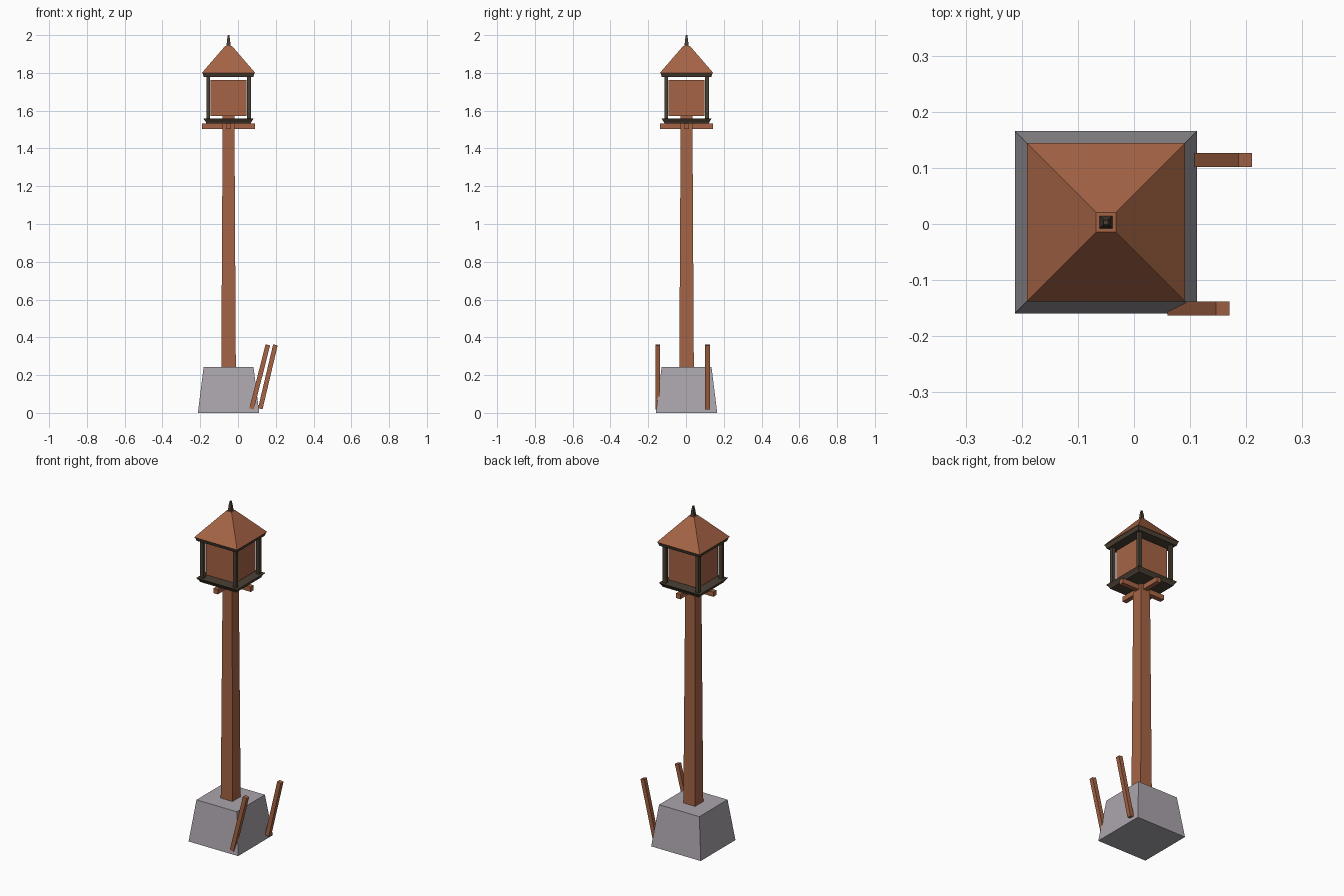
import bpy, bmesh, math
from mathutils import Vector

if "Cube" in bpy.data.objects:
    bpy.data.objects.remove(bpy.data.objects["Cube"])

CX, CY = -0.05, 0.003   # lamp axis


def material(name, rgb):
    m = bpy.data.materials.new(name)
    m.diffuse_color = (*rgb, 1)
    m.use_nodes = True
    m.node_tree.nodes["Principled BSDF"].inputs["Base Color"].default_value = m.diffuse_color
    return m


WOOD = material("red_brown_wood", (0.376, 0.127, 0.060))
STONE = material("grey_stone", (0.40, 0.375, 0.41))
METAL = material("dark_metal", (0.072, 0.052, 0.034))


def finish(name, bm, mat):
    bmesh.ops.recalc_face_normals(bm, faces=bm.faces)
    me = bpy.data.meshes.new(name)
    bm.to_mesh(me)
    bm.free()
    me.materials.append(mat)
    ob = bpy.data.objects.new(name, me)
    bpy.context.collection.objects.link(ob)
    return ob


def square_stack(name, profile, mat, x=CX, y=CY):
    """Closed square tower from (half width, z) pairs."""
    bm = bmesh.new()
    rings = [[bm.verts.new((x + sx * h, y + sy * h, z))
              for sx, sy in ((-1, -1), (1, -1), (1, 1), (-1, 1))] for h, z in profile]
    for a, b in zip(rings, rings[1:]):
        for i in range(4):
            j = (i + 1) % 4
            bm.faces.new((a[i], a[j], b[j], b[i]))
    bm.faces.new(rings[0][::-1])
    bm.faces.new(rings[-1])
    return finish(name, bm, mat)


def box(name, centre, size, mat, lean=0):
    bm = bmesh.new()
    bmesh.ops.create_cube(bm, size=1)
    bmesh.ops.scale(bm, vec=size, verts=bm.verts)
    ob = finish(name, bm, mat)
    ob.location = Vector(centre)
    ob.rotation_euler.y = lean
    return ob


# Stone foot and tapered post
square_stack("stone_base", [(0.1625, 0), (0.132, 0.243)], STONE)
square_stack("post", [(0.0385, 0.235), (0.031, 1.574)], WOOD)

# Crossed support beams under the lantern
box("cross_beam_x", (CX, CY, 1.5175), (0.282, 0.028, 0.029), WOOD)
box("cross_beam_y", (CX, CY, 1.5175), (0.028, 0.282, 0.029), WOOD)

# Lantern: tray, pane box, corner posts
square_stack("lantern_tray", [(0.118, 1.533), (0.121, 1.541), (0.133, 1.558)], METAL)
box("lantern_panes", (CX, CY, 1.6675), (0.19, 0.19, 0.19), WOOD)
for sx, side in ((-1, "left"), (1, "right")):
    for sy, end in ((-1, "front"), (1, "back")):
        box(f"lantern_post_{end}_{side}", (CX + sx * 0.108, CY + sy * 0.108, 1.67),
            (0.02, 0.02, 0.226), METAL)

# Roof: dark eave, pyramid, finial
square_stack("roof_eave", [(0.131, 1.778), (0.138, 1.80)], METAL)
square_stack("roof", [(0.141, 1.80), (0.0175, 1.943)], WOOD)
square_stack("finial", [(0.0125, 1.935), (0.009, 1.962), (0.008, 1.975), (0.004, 2.0)], METAL)

# Two stakes leaning by the base
for name, lo, hi, y in (("front_stake", 0.072, 0.158, -0.1505),
                        ("back_stake", 0.118, 0.198, 0.114)):
    d = Vector((hi - lo, 0, 0.338))
    box(name, ((lo + hi) / 2, y, 0.191), (0.0245, 0.0245, d.length), WOOD,
        math.atan2(d.x, d.z))
